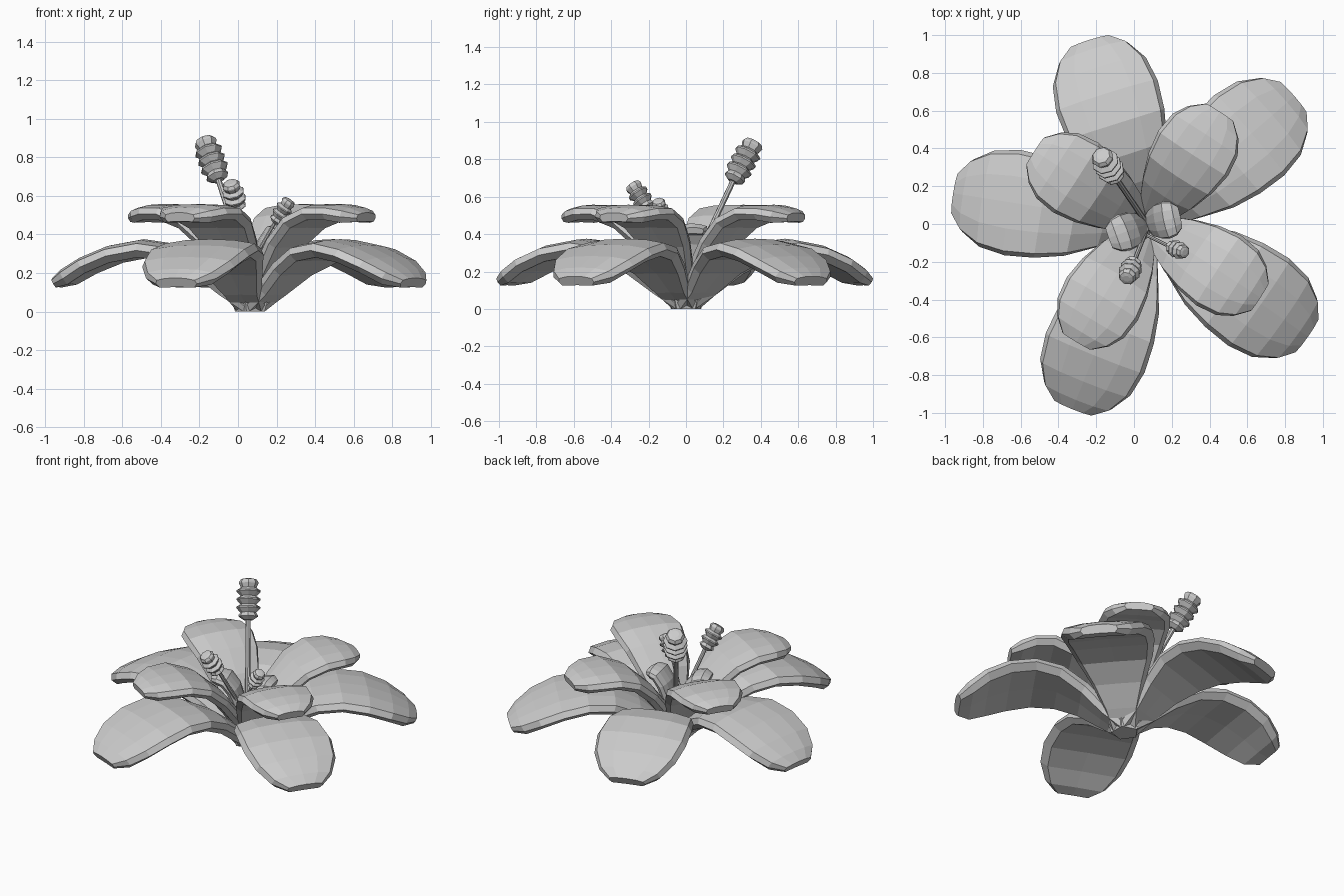
import bpy, bmesh
from math import radians, cos, sin, pi
from mathutils import Vector, Matrix

cube = bpy.data.objects.get("Cube")
if cube:
    bpy.data.objects.remove(cube)

grey = bpy.data.materials.new("light grey")
grey.use_nodes = True
colour = (0.6, 0.6, 0.6, 1)
grey.diffuse_color = colour
grey.node_tree.nodes["Principled BSDF"].inputs["Base Color"].default_value = colour

CENTRE = Vector((0.07, 0, 0))


def loft(name, rings):
    """Skin a list of closed rings and cap both ends."""
    bm = bmesh.new()
    loops = [[bm.verts.new(p) for p in ring] for ring in rings]
    for a, b in zip(loops, loops[1:]):
        for i in range(len(a)):
            j = (i + 1) % len(a)
            bm.faces.new((a[i], a[j], b[j], b[i]))
    bm.faces.new(loops[0])
    bm.faces.new(loops[-1])
    bmesh.ops.recalc_face_normals(bm, faces=bm.faces)
    mesh = bpy.data.meshes.new(name)
    bm.to_mesh(mesh)
    bm.free()
    mesh.materials.append(grey)
    obj = bpy.data.objects.new(name, mesh)
    bpy.context.collection.objects.link(obj)


# Petal cross-section: share of half width, share of thickness
SECTION = [(-1, -.2), (-.92, .25), (-.5, .47), (0, .53), (.5, .47), (.92, .25),
           (1, -.2), (.84, -.65), (0, -.6), (-.84, -.65)]


def petal(name, spine, angle, thick, reach):
    """Sweep the section along a spine of (radius, height, half width)."""
    turn = Matrix.Rotation(radians(angle), 3, 'Z')
    rings = []
    for k, (r, z, half) in enumerate(spine):
        before, after = spine[max(k - 1, 0)], spine[min(k + 1, len(spine) - 1)]
        along = Vector((after[0] - before[0], 0, after[1] - before[1])).normalized()
        up = Vector((-along.z, 0, along.x))
        t = thick * (0.6 if k == len(spine) - 1 else 1)
        ring = []
        for u, w in SECTION:
            p = Vector((r * reach, u * half, z)) + up * w * t
            p.z = max(p.z, 0)
            ring.append(turn @ p + CENTRE)
        rings.append(ring)
    loft(name, rings)


OUTER = [(0, .03, .08), (.12, .125, .11), (.25, .23, .17), (.40, .31, .235),
         (.56, .333, .27), (.72, .303, .282), (.86, .245, .258), (.96, .185, .195),
         (1.02, .152, .115)]
INNER = [(0, .05, .06), (.08, .2, .1), (.2, .36, .16), (.32, .47, .2),
         (.45, .52, .22), (.57, .52, .205), (.65, .505, .16), (.71, .492, .09)]
SMALL = [(0, .1, .04), (.04, .25, .075), (.08, .36, .095), (.13, .42, .1),
         (.18, .43, .09), (.22, .42, .06)]


def whorl(name, spine, thick, places):
    for i, (angle, reach) in enumerate(places):
        petal(f"{name}_petal_{i + 1}", spine, angle, thick, reach)


whorl("outer", OUTER, .08, ((107.5, .99), (41, 1), (-35, 1.007), (-112, 1.025), (171, 1.008)))
whorl("inner", INNER, .07, ((57, .99), (147, .995), (239, 1.02), (-33, 1)))
whorl("small", SMALL, .05, ((200, .97), (12, .8)))


def lathe(name, start, end, profile, sides=8):
    """Turn a profile of (share of length, radius) about a line."""
    start, end = Vector(start), Vector(end)
    axis = end - start
    rot = axis.to_track_quat('Z', 'Y')
    loft(name, [[start + axis * t + rot @ Vector((r * cos(2 * pi * i / sides),
                                                  r * sin(2 * pi * i / sides), 0))
                 for i in range(sides)] for t, r in profile])


def stamen(name, root, low, high, radius, ridges):
    """Thin stalk with a ridged, beehive-shaped head."""
    lathe(name + "_stalk", root, low, [(0, radius * .22), (1.05, radius * .22)])
    profile = [(0, radius * .4)]
    for k in range(ridges):
        size = radius * (.85 if k in (0, ridges - 1) else 1.05)
        t = (k + .5) / ridges
        profile += [(t - .08 / ridges, size), (t + .08 / ridges, size),
                    (t + .4 / ridges, radius * .68)]
    profile.append((1, radius * .35))
    lathe(name + "_head", low, high, profile)


# Five-sided foot where the petals meet
lathe("flower_base", CENTRE, CENTRE + Vector((0, 0, .08)), [(0, .085), (1, .11)], 5)

stamen("back_stamen", (.07, 0, .15), (-.1, .25, .68), (-.175, .365, .895), .07, 5)
stamen("front_stamen", (.07, -.02, .2), (0, -.2, .53), (-.04, -.29, .67), .056, 4)
stamen("side_stamen", (.07, -.06, .25), (.19, -.12, .46), (.27, -.15, .58), .045, 4)
